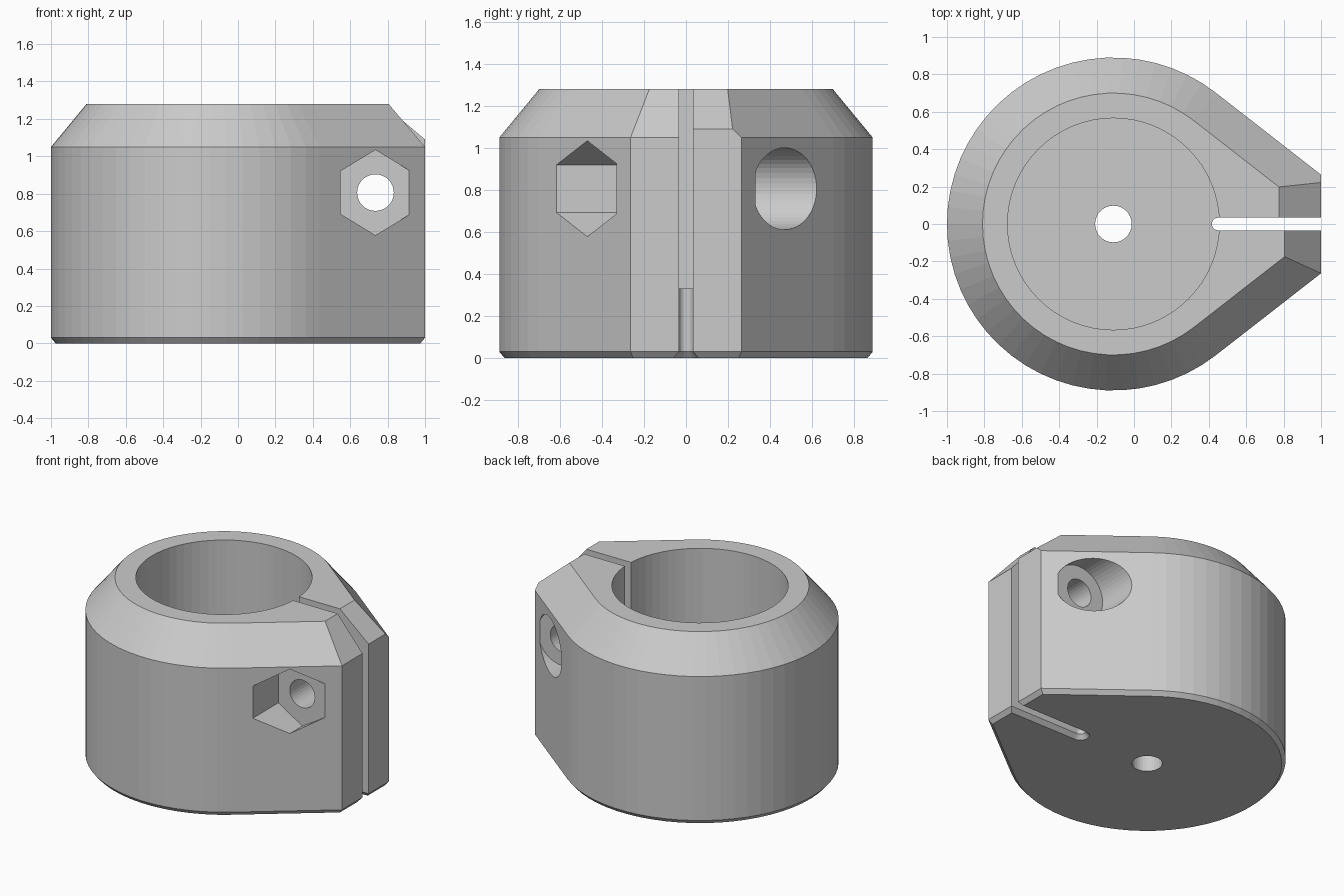
import bpy, bmesh, math

if "Cube" in bpy.data.objects:
    bpy.data.objects.remove(bpy.data.objects["Cube"])

CX, R = -0.11, 0.89                 # centre and radius of the round part
TAN = math.radians(52.1)            # angle where the straight flanks begin

steel = bpy.data.materials.new("plain grey")
steel.diffuse_color = (0.6, 0.6, 0.6, 1)
steel.use_nodes = True
steel.node_tree.nodes["Principled BSDF"].inputs["Base Color"].default_value = steel.diffuse_color


def loft(name, rings):
    """Closed solid through rings of equal point count."""
    bm = bmesh.new()
    vs = [[bm.verts.new(p) for p in ring] for ring in rings]
    n = len(vs[0])
    bm.faces.new(vs[0])
    bm.faces.new(vs[-1])
    for a, b in zip(vs, vs[1:]):
        for i in range(n):
            j = (i + 1) % n
            bm.faces.new((a[i], a[j], b[j], b[i]))
    bmesh.ops.recalc_face_normals(bm, faces=bm.faces)
    me = bpy.data.meshes.new(name)
    bm.to_mesh(me)
    bm.free()
    me.materials.append(steel)
    ob = bpy.data.objects.new(name, me)
    bpy.context.collection.objects.link(ob)
    return ob


def teardrop(inset, x_end, z):
    """Round outline with two tangent flanks running to a flat end."""
    r = R - inset
    pts = []
    for i in range(45):
        a = TAN + (2 * math.pi - 2 * TAN) * i / 44
        pts.append((CX + r * math.cos(a), r * math.sin(a), z))
    tx, ty, _ = pts[0]
    y_end = ty - (x_end - tx) / math.tan(TAN)
    return pts + [(x_end, -y_end, z), (x_end, y_end, z)]


def disc(cx, r, z, n=64):
    return [(cx + r * math.cos(2 * math.pi * i / n),
             r * math.sin(2 * math.pi * i / n), z) for i in range(n)]


def side_disc(rx, rz, y, n, turn=0.0):
    return [(0.735 + rx * math.cos(turn + 2 * math.pi * i / n), y,
             0.806 + rz * math.sin(turn + 2 * math.pi * i / n)) for i in range(n)]


def slot_ring(r, z):
    """Round-ended slot outline, open past the flat end."""
    arc = [math.pi / 2 + math.pi * i / 12 for i in range(13)]
    pts = [(0.45 + r * math.cos(a), r * math.sin(a), z) for a in arc]
    return pts + [(1.3, -r, z), (1.3, r, z)]


def wedge(name, x_top, z_low, y0, y1):
    """Prism that slopes the top of the flat end."""
    dx, dz = 1 - x_top, 1.28 - z_low
    prof = [(x_top - dx, 1.28 + dz), (1 + dx, z_low - dz), (1 + dx, 1.28 + dz)]
    return loft(name, [[(x, y, z) for x, z in prof] for y in (y0, y1)])


# Clamp body with chamfered bottom and top
body = loft("clamp_body", [teardrop(0.025, 0.975, 0), teardrop(0, 1, 0.03),
                           teardrop(0, 1, 1.05), teardrop(0.19, 1, 1.28)])

cutters = [
    # sloped tips of the two jaws
    wedge("front_tip_cut", 0.805, 1.05, -0.6, 0),
    wedge("back_tip_cut", 0.775, 1.09, 0, 0.6),
    # main bore and small floor hole
    loft("bore_cut", [disc(CX, 0.566, 0.33), disc(CX, 0.566, 1.6)]),
    loft("floor_hole_cut", [disc(CX, 0.098, -0.2, 32), disc(CX, 0.098, 0.6, 32)]),
    # clamping slot, flared at the bottom
    loft("slot_cut", [slot_ring(0.06, -0.001), slot_ring(0.034, 0.03),
                      slot_ring(0.034, 1.6)]),
    # bolt hole, nut pocket and bolt head pocket
    loft("bolt_hole_cut", [side_disc(0.098, 0.098, y, 32) for y in (-1, 1)]),
    loft("nut_pocket_cut", [side_disc(0.2165, 0.228, y, 6, math.pi / 6)
                            for y in (-1, -0.33)]),
    loft("head_pocket_cut", [side_disc(0.195, 0.195, y, 48) for y in (0.33, 1)]),
]

bpy.context.view_layer.objects.active = body
for cutter in cutters:
    mod = body.modifiers.new(cutter.name, 'BOOLEAN')
    mod.operation = 'DIFFERENCE'
    mod.solver = 'EXACT'
    mod.object = cutter
    bpy.ops.object.modifier_apply(modifier=mod.name)
    bpy.data.objects.remove(cutter)
